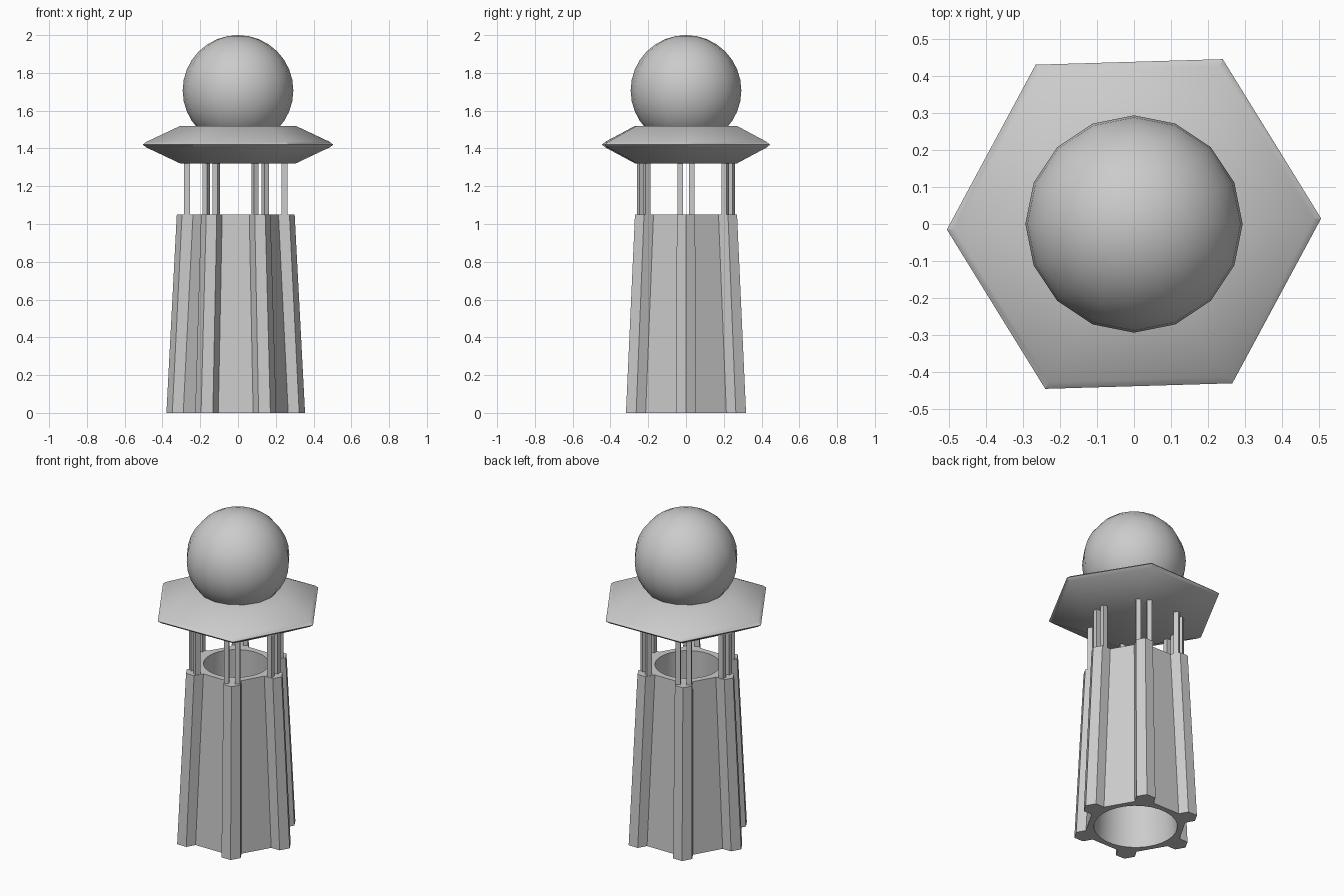
import bpy, bmesh, math
from mathutils import Matrix, Vector

cube = bpy.data.objects.get("Cube")
if cube:
    bpy.data.objects.remove(cube, do_unlink=True)

# Single material
stone = bpy.data.materials.new("plain grey")
stone.use_nodes = True
GREY = (0.6, 0.6, 0.6, 1)
stone.diffuse_color = GREY
stone.node_tree.nodes["Principled BSDF"].inputs["Base Color"].default_value = GREY


def finish(bm, name, angle=30):
    bmesh.ops.recalc_face_normals(bm, faces=bm.faces)
    mesh = bpy.data.meshes.new(name)
    bm.to_mesh(mesh)
    bm.free()
    mesh.materials.append(stone)
    obj = bpy.data.objects.new(name, mesh)
    bpy.context.collection.objects.link(obj)
    bpy.ops.object.select_all(action="DESELECT")
    obj.select_set(True)
    bpy.context.view_layer.objects.active = obj
    bpy.ops.object.shade_smooth_by_angle(angle=math.radians(angle))
    return obj


def add_ring(bm, points, z):
    return [bm.verts.new((x, y, z)) for x, y in points]


def bridge(bm, a, b):
    n = len(a)
    for i in range(n):
        j = (i + 1) % n
        bm.faces.new((a[i], a[j], b[j], b[i]))


def circle(radius, count, turn=0):
    return [(radius * math.cos(turn + math.tau * i / count),
             radius * math.sin(turn + math.tau * i / count)) for i in range(count)]


def ribbed_hexagon(radius, half_width, depth):
    # Hexagon whose corners are ribs and whose sides are recessed
    leg = radius - half_width * math.tan(math.radians(30))
    corner = [(leg - depth, -half_width), (leg, -half_width), (radius, 0),
              (leg, half_width), (leg - depth, half_width)]
    points = []
    for k in range(6):
        turn = Matrix.Rotation(k * math.pi / 3, 2)
        points += [tuple(turn @ Vector(p)) for p in corner]
    return points


AXIS_X = -0.012
TOWER_TOP, ROOF_BOTTOM, ROOF_MID, ROOF_TOP = 1.05, 1.32, 1.42, 1.52

# Tapered hollow tower with corner ribs
bm = bmesh.new()
start = -2 * math.tau / 30
outer_low = add_ring(bm, ribbed_hexagon(0.367, 0.054, 0.058), 0)
outer_high = add_ring(bm, ribbed_hexagon(0.312, 0.048, 0.058), TOWER_TOP)
inner_high = add_ring(bm, circle(0.185, 30, start), TOWER_TOP)
inner_low = add_ring(bm, circle(0.235, 30, start), 0)
rings = [outer_low, outer_high, inner_high, inner_low]
for i in range(4):
    bridge(bm, rings[i], rings[(i + 1) % 4])
finish(bm, "tower").location.x = AXIS_X

# Paired posts above each rib
bm = bmesh.new()
for k in range(6):
    for side in (-1, 1):
        place = (Matrix.Rotation(k * math.pi / 3, 4, "Z")
                 @ Matrix.Translation((0.258, side * 0.031, (TOWER_TOP + ROOF_BOTTOM) / 2))
                 @ Matrix.Diagonal((0.03, 0.028, ROOF_BOTTOM - TOWER_TOP + 0.01, 1)))
        bmesh.ops.create_cube(bm, size=1, matrix=place)
finish(bm, "posts").location.x = AXIS_X

# Hexagonal roof with a sharp overhanging rim
bm = bmesh.new()
turn = math.radians(1.7)
profile = [(0.305, ROOF_BOTTOM), (0.40, 1.365), (0.485, 1.405), (0.505, ROOF_MID),
           (0.485, 1.435), (0.40, 1.475), (0.305, ROOF_TOP)]
rings = [add_ring(bm, circle(r, 6, turn), z) for r, z in profile]
for low, high in zip(rings, rings[1:]):
    bridge(bm, low, high)
bm.faces.new(rings[0])
bm.faces.new(rings[-1])
finish(bm, "roof")

# Globe resting in the roof
bm = bmesh.new()
bmesh.ops.create_uvsphere(bm, u_segments=16, v_segments=16, radius=0.293,
                          matrix=Matrix.Translation((0, 0, 1.707)))
finish(bm, "globe", 40)
